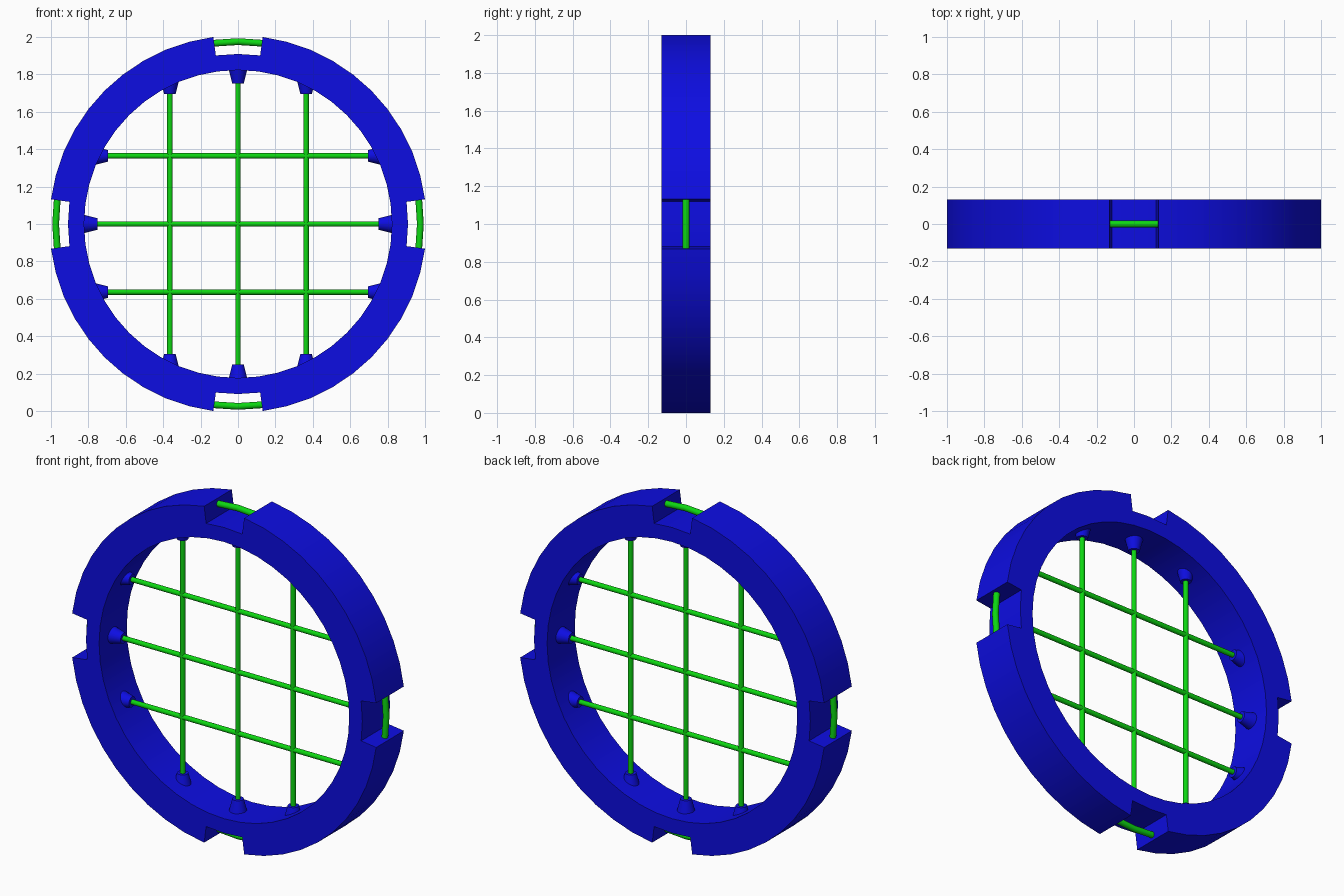
import bpy
import bmesh
from math import sin, cos, pi, radians, sqrt
from mathutils import Vector

cube = bpy.data.objects.get("Cube")
if cube:
    bpy.data.objects.remove(cube)

SEGS = 48
STEP = 2 * pi / SEGS
R_IN, R_MID, R_OUT = 0.823, 0.909, 1.0086
DEPTH = 0.26
CENTRE = Vector((0, 0, 1))


def material(name, colour):
    mat = bpy.data.materials.new(name)
    mat.use_nodes = True
    mat.diffuse_color = colour
    mat.node_tree.nodes["Principled BSDF"].inputs["Base Color"].default_value = colour
    return mat


blue = material("blue", (0.004, 0.004, 0.76, 1))
green = material("green", (0.004, 0.68, 0.006, 1))


def smooth(obj):
    bpy.ops.object.select_all(action="DESELECT")
    obj.select_set(True)
    bpy.context.view_layer.objects.active = obj
    bpy.ops.object.shade_smooth_by_angle(angle=radians(35))


def add_object(name, bm, mat):
    mesh = bpy.data.meshes.new(name)
    bm.to_mesh(mesh)
    bm.free()
    obj = bpy.data.objects.new(name, mesh)
    bpy.context.collection.objects.link(obj)
    mesh.materials.append(mat)
    return obj


def polar(radius, angle):
    return CENTRE + Vector((radius * cos(angle), 0, radius * sin(angle)))


def cone(name, start, end, r_start, r_end, mat):
    """Round bar or taper between two points."""
    axis = end - start
    bpy.ops.mesh.primitive_cone_add(
        vertices=20, radius1=r_start, radius2=r_end, depth=axis.length,
        location=(start + end) / 2, rotation=axis.to_track_quat("Z", "Y").to_euler())
    obj = bpy.context.object
    obj.name = name
    obj.data.materials.append(mat)
    smooth(obj)


# Ring: two bands of cells, the outer one left open at the four notches
bm = bmesh.new()
rows = [[bm.verts.new(polar(r, i * STEP)) for i in range(SEGS)]
        for r in (R_IN, R_MID, R_OUT)]
for i in range(SEGS):
    j = (i + 1) % SEGS
    notch = i % 12 in (0, 11)
    for band in range(1 if notch else 2):
        a, b = rows[band], rows[band + 1]
        bm.faces.new((a[i], b[i], b[j], a[j]))
loose = [v for v in bm.verts if not v.link_faces]
bmesh.ops.delete(bm, geom=loose, context="VERTS")
bmesh.ops.recalc_face_normals(bm, faces=bm.faces)
ring = add_object("notched_ring", bm, blue)
mod = ring.modifiers.new("depth", "SOLIDIFY")
mod.thickness = DEPTH
mod.offset = 0
bpy.context.view_layer.objects.active = ring
bpy.ops.object.modifier_apply(modifier=mod.name)
smooth(ring)

# Bent wire handle across each notch, ends flush with the notch walls
SIDES, WIRE, BEND = 16, 0.018, 0.975
for n, name in enumerate(("left", "top", "right", "bottom")):
    bm = bmesh.new()
    loops = []
    for k in (-1, 0, 1):
        a = n * pi / 2 + k * STEP
        loop = []
        for s in range(SIDES):
            t = 2 * pi * s / SIDES
            point = polar(BEND + WIRE * cos(t), a)
            point.y = WIRE * sin(t)
            loop.append(bm.verts.new(point))
        loops.append(loop)
    for p, q in zip(loops, loops[1:]):
        for s in range(SIDES):
            t = (s + 1) % SIDES
            bm.faces.new((p[s], p[t], q[t], q[s]))
    bm.faces.new(loops[0])
    bm.faces.new(loops[-1])
    bmesh.ops.recalc_face_normals(bm, faces=bm.faces)
    smooth(add_object(name + "_handle", bm, green))

# Grid of rods with a tapered socket at each end
directions = {"upright": (Vector((0, 0, 1)), Vector((1, 0, 0))),
              "level": (Vector((1, 0, 0)), Vector((0, 0, 1)))}
for name, (along, across) in directions.items():
    for offset in (-0.364, 0, 0.364):
        middle = CENTRE + across * offset
        reach = sqrt(R_IN ** 2 - offset ** 2)
        tip = 0.752 if offset == 0 else 0.696
        cone(name + "_rod", middle - along * reach, middle + along * reach,
             0.0145, 0.0145, green)
        for side in (-1, 1):
            cone(name + "_socket", middle + along * side * tip,
                 middle + along * side * (tip + 0.1), 0.031, 0.056, blue)
